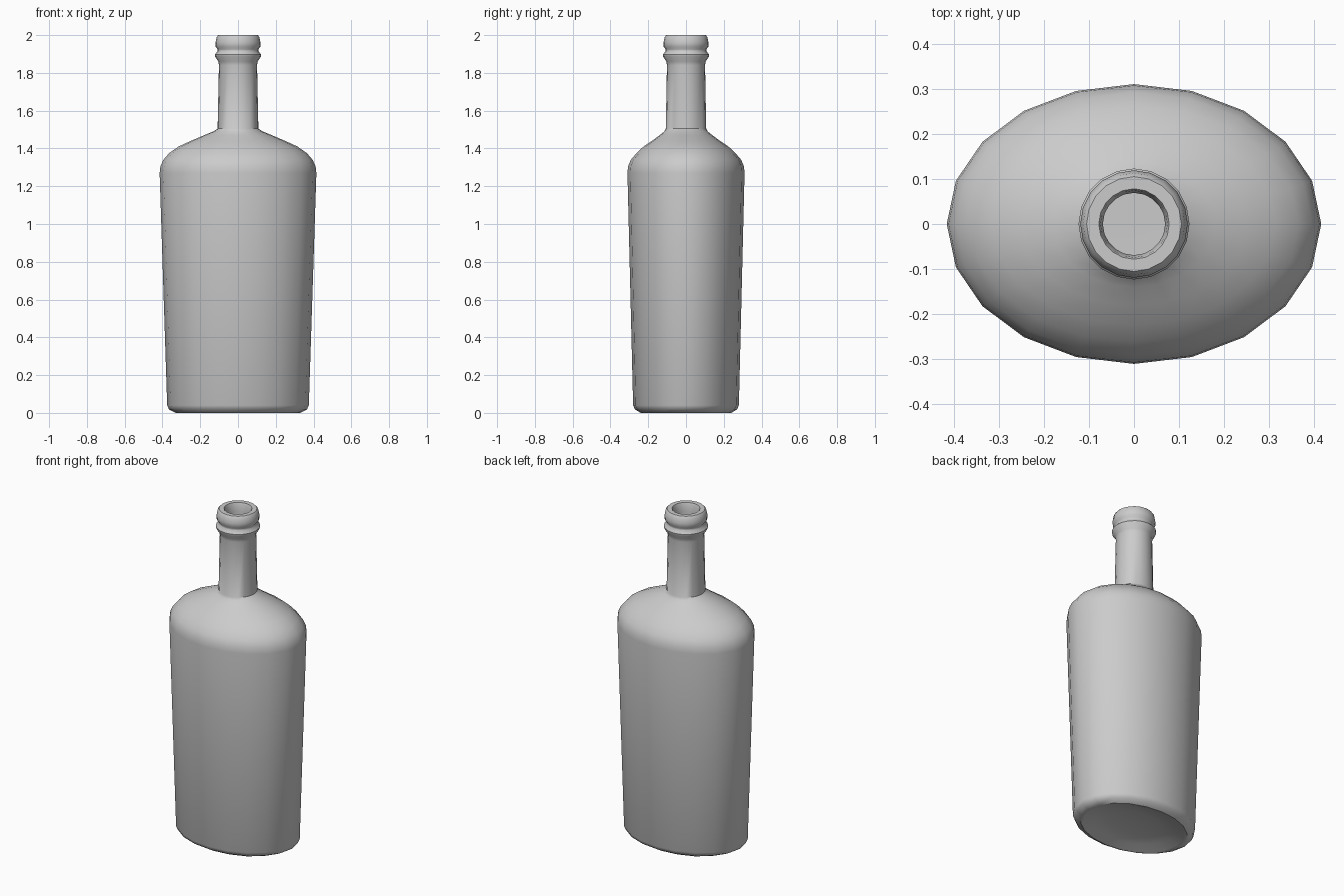
import bpy, bmesh, math

SIDES = 20

# Outer profile: (x radius, y radius, z), from the base dish up to the lip
outer = [
    (0.15, 0.11, 0.035), (0.25, 0.185, 0.022), (0.31, 0.225, 0.004), (0.33, 0.24, 0.0),
    (0.365, 0.27, 0.018), (0.375, 0.28, 0.04),            # base rim
    (0.415, 0.31, 1.27), (0.411, 0.307, 1.305),           # tapered body
    (0.395, 0.292, 1.34), (0.365, 0.262, 1.375),          # shoulder
    (0.315, 0.225, 1.41), (0.25, 0.18, 1.44),
    (0.18, 0.14, 1.47), (0.13, 0.115, 1.49), (0.108, 0.107, 1.505),
    (0.101, 0.101, 1.84), (0.104, 0.104, 1.86),           # neck
    (0.121, 0.121, 1.885), (0.123, 0.123, 1.897), (0.108, 0.108, 1.915),  # ring
    (0.108, 0.108, 1.925), (0.118, 0.118, 1.938), (0.119, 0.119, 1.96),
    (0.113, 0.113, 1.99), (0.105, 0.105, 2.0),            # lip
]

# Inner profile, from the mouth down to the inside floor
inner = [
    (0.078, 0.078, 2.0), (0.074, 0.074, 1.99), (0.069, 0.069, 1.95),
    (0.072, 0.072, 1.51), (0.12, 0.105, 1.465), (0.24, 0.165, 1.42),
    (0.34, 0.24, 1.365), (0.39, 0.287, 1.28), (0.353, 0.258, 0.06),
    (0.25, 0.185, 0.055),
]


def add_ring(bm, rx, ry, z):
    angles = [2 * math.pi * i / SIDES for i in range(SIDES)]
    return [bm.verts.new((rx * math.cos(a), ry * math.sin(a), z)) for a in angles]


def cap(bm, ring, z):
    centre = bm.verts.new((0, 0, z))
    for i in range(SIDES):
        bm.faces.new((ring[i], ring[(i + 1) % SIDES], centre))


# Bottle: elliptical rings skinned into one closed glass shell
bm = bmesh.new()
rings = [add_ring(bm, *p) for p in outer + inner]
for lower, upper in zip(rings, rings[1:]):
    for i in range(SIDES):
        j = (i + 1) % SIDES
        bm.faces.new((lower[i], lower[j], upper[j], upper[i]))
cap(bm, rings[0], 0.04)
cap(bm, rings[-1], 0.065)
bmesh.ops.recalc_face_normals(bm, faces=bm.faces)

mesh = bpy.data.meshes.new("bottle")
bm.to_mesh(mesh)
bm.free()
bottle = bpy.data.objects.new("bottle", mesh)
bpy.context.collection.objects.link(bottle)
bpy.context.view_layer.objects.active = bottle
bottle.select_set(True)
bpy.ops.object.shade_smooth_by_angle(angle=math.radians(40))
